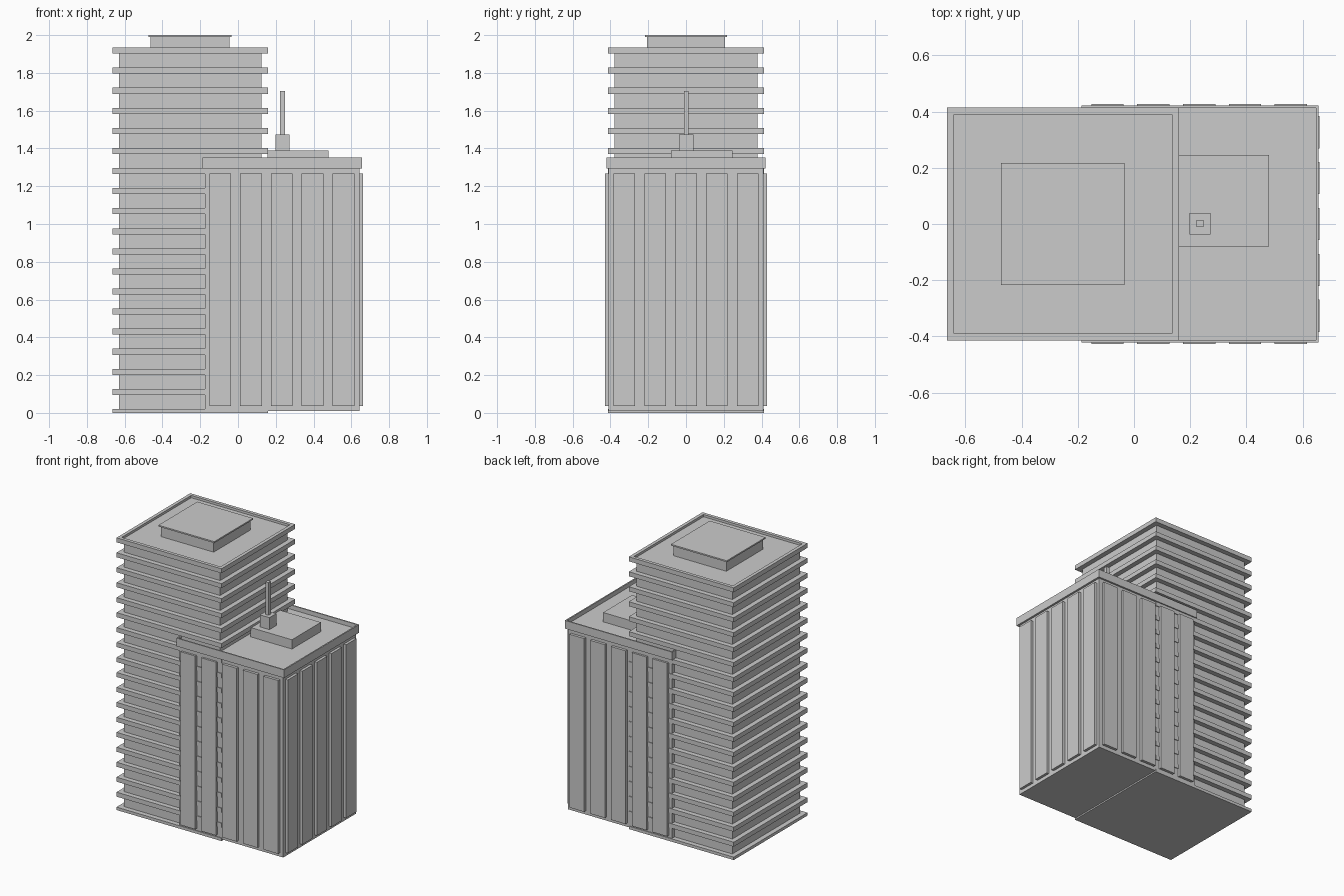
import bpy, bmesh

if "Cube" in bpy.data.objects:
    bpy.data.objects.remove(bpy.data.objects["Cube"])


def box(name, x, y, z, rim=0, sink=0):
    """Box from (min, max) ranges; optional parapet rim around a sunken roof."""
    bm = bmesh.new()
    bmesh.ops.create_cube(bm, size=1)
    for v in bm.verts:
        v.co = [r[0] + (c + 0.5) * (r[1] - r[0]) for c, r in zip(v.co, (x, y, z))]
    if rim:
        bm.normal_update()
        top = max(bm.faces, key=lambda f: f.calc_center_median().z)
        bmesh.ops.inset_region(bm, faces=[top], thickness=rim)
        # second inset makes the vertical inner wall of the parapet
        bmesh.ops.inset_region(bm, faces=[top], thickness=0.0005)
        for v in top.verts:
            v.co.z -= sink
    mesh = bpy.data.meshes.new(name)
    bm.to_mesh(mesh)
    bm.free()
    obj = bpy.data.objects.new(name, mesh)
    bpy.context.collection.objects.link(obj)
    return obj


# Tall tower: core, floor slabs, roof slab with parapet
SX, SY = (-0.665, 0.16), (-0.414, 0.414)
box("tall_core", (-0.63, 0.125), (-0.379, 0.379), (0.005, 1.91))
for i in range(18):
    c = 0.111 + (i - 1) * 0.1063
    box(f"floor_slab_{i}", SX, SY, (max(0, c - 0.016), c + 0.016))
box("tall_roof_slab", SX, SY, (1.902, 1.934), rim=0.034, sink=0.016)

# Tall tower penthouse with thin cap
box("penthouse", (-0.462, -0.046), (-0.207, 0.207), (1.91, 1.99))
box("penthouse_cap", (-0.473, -0.034), (-0.218, 0.218), (1.99, 2.0))

# Lower tower: body and crown with parapet
box("low_body", (-0.175, 0.642), (-0.409, 0.409), (0.01, 1.30))
box("low_crown", (-0.187, 0.657), (-0.422, 0.422), (1.294, 1.352), rim=0.013, sink=0.03)

# Vertical facade panels on front, back and right side
PZ, W = (0.036, 1.267), 0.0575
for i in range(5):
    cx = -0.094 + i * 0.163
    cy = -0.327 + i * 0.1635
    box(f"front_panel_{i}", (cx - W, cx + W), (-0.428, -0.40), PZ)
    box(f"back_panel_{i}", (cx - W, cx + W), (0.40, 0.428), PZ)
    box(f"side_panel_{i}", (0.63, 0.661), (cy - W, cy + W), PZ)

# Rooftop plant room and mast on the lower tower
box("plant_room", (0.155, 0.48), (-0.08, 0.245), (1.31, 1.388))
box("mast_base", (0.198, 0.273), (-0.037, 0.04), (1.388, 1.473))
box("mast", (0.223, 0.248), (-0.011, 0.014), (1.473, 1.705))
